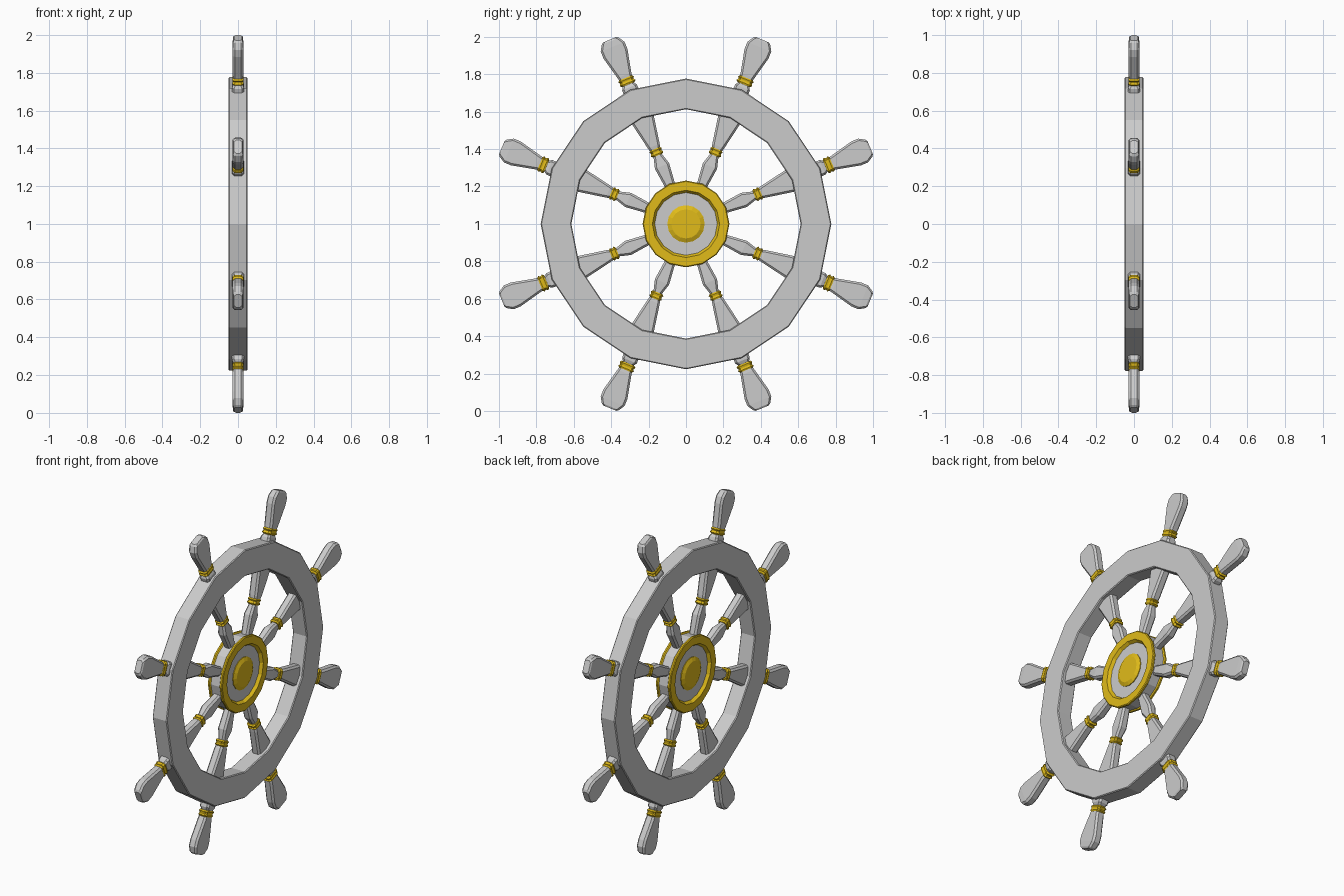
import bpy, bmesh, math

if "Cube" in bpy.data.objects:
    bpy.data.objects.remove(bpy.data.objects["Cube"])

CENTRE = (0, 0, 1.0)
SIDES = 16

gold = bpy.data.materials.new("gold")
gold.diffuse_color = (0.75, 0.5, 0.01, 1)
gold.use_nodes = True
gold.node_tree.nodes["Principled BSDF"].inputs["Base Color"].default_value = gold.diffuse_color


def finish(name, bm, mat=None):
    bmesh.ops.remove_doubles(bm, verts=bm.verts, dist=1e-5)
    bmesh.ops.recalc_face_normals(bm, faces=bm.faces)
    me = bpy.data.meshes.new(name)
    bm.to_mesh(me)
    bm.free()
    if mat:
        me.materials.append(mat)
    return me


def place(name, me, angle=0.0):
    ob = bpy.data.objects.new(name, me)
    ob.location = CENTRE
    ob.rotation_euler.x = angle
    bpy.context.collection.objects.link(ob)
    return ob


def lathe(name, profile, mat=None, closed=True):
    """Spin (radius, x) points around the wheel's x axis."""
    bm = bmesh.new()
    rings = []
    for k in range(SIDES):
        a = 2 * math.pi * k / SIDES
        rings.append([bm.verts.new((x, r * math.sin(a), r * math.cos(a))) for r, x in profile])
    n = len(profile)
    for k in range(SIDES):
        p, q = rings[k], rings[(k + 1) % SIDES]
        for i in range(n if closed else n - 1):
            j = (i + 1) % n
            bm.faces.new((p[i], p[j], q[j], q[i]))
    if not closed:
        for i in (0, n - 1):
            bm.faces.new([r[i] for r in rings])
    return place(name, finish(name, bm, mat))


def turned(name, stations, mat=None, c=0.011):
    """Loft chamfered rectangles: (distance from centre, half width, half depth)."""
    bm = bmesh.new()
    rings = []
    for r, w, t in stations:
        pts = [(t, w - c), (t - c, w), (c - t, w), (-t, w - c),
               (-t, c - w), (c - t, -w), (t - c, -w), (t, c - w)]
        rings.append([bm.verts.new((x, y, r)) for x, y in pts])
    for p, q in zip(rings, rings[1:]):
        for i in range(8):
            j = (i + 1) % 8
            bm.faces.new((p[i], p[j], q[j], q[i]))
    bm.faces.new(rings[0])
    bm.faces.new(rings[-1])
    return finish(name, bm, mat)


# Rim: 16-sided band with a tiny edge bevel
R, r, h, b = 0.777, 0.613, 0.05, 0.005
lathe("rim", [(r, b - h), (r + b, -h), (R - b, -h), (R, b - h),
              (R, h - b), (R - b, h), (r + b, h), (r, h - b)])

# Hub: grey core, gold dished ring and gold boss on both faces
lathe("hub", [(0.225, -0.032), (0.225, 0.032)], closed=False)
for side, s in (("right", 1), ("left", -1)):
    lathe("hub_ring_" + side, [(0.225, s * 0.03), (0.232, s * 0.036), (0.232, s * 0.046),
                               (0.227, s * 0.05), (0.18, s * 0.05), (0.166, s * 0.03)], gold)
    lathe("hub_boss_" + side, [(0.1, s * 0.03), (0.1, s * 0.036), (0.078, s * 0.047)],
          gold, closed=False)


def collar(name, c, w, t):
    """Double-beaded gold band centred at distance c."""
    return turned(name, [(c - 0.019, w - 0.008, t - 0.003), (c - 0.011, w, t),
                         (c - 0.001, w - 0.006, t - 0.003), (c + 0.003, w - 0.006, t - 0.003),
                         (c + 0.011, w, t), (c + 0.019, w - 0.008, t - 0.003)], gold)


# Spoke parts, modelled pointing up from the wheel centre
parts = {
    "inner_spoke": turned("inner_spoke", [(0.2, 0.026, 0.025), (0.335, 0.041, 0.028),
                                          (0.395, 0.024, 0.022), (0.41, 0.024, 0.022)]),
    "spoke_collar": collar("spoke_collar", 0.415, 0.036, 0.03),
    "outer_spoke": turned("outer_spoke", [(0.42, 0.026, 0.024), (0.45, 0.034, 0.028),
                                          (0.63, 0.068, 0.028)]),
    "handle_base": turned("handle_base", [(0.74, 0.044, 0.032), (0.79, 0.042, 0.032),
                                          (0.806, 0.032, 0.025), (0.825, 0.032, 0.025)]),
    "handle_collar": collar("handle_collar", 0.826, 0.045, 0.03),
    "handle": turned("handle", [(0.83, 0.034, 0.025), (0.86, 0.04, 0.028), (0.985, 0.069, 0.028),
                                (1.025, 0.069, 0.028), (1.057, 0.05, 0.026),
                                (1.066, 0.038, 0.02)]),
}

# Eight spokes around the wheel
for k in range(8):
    for name, me in parts.items():
        place(f"{name}_{k + 1}", me, math.radians(22.5 + 45 * k))
